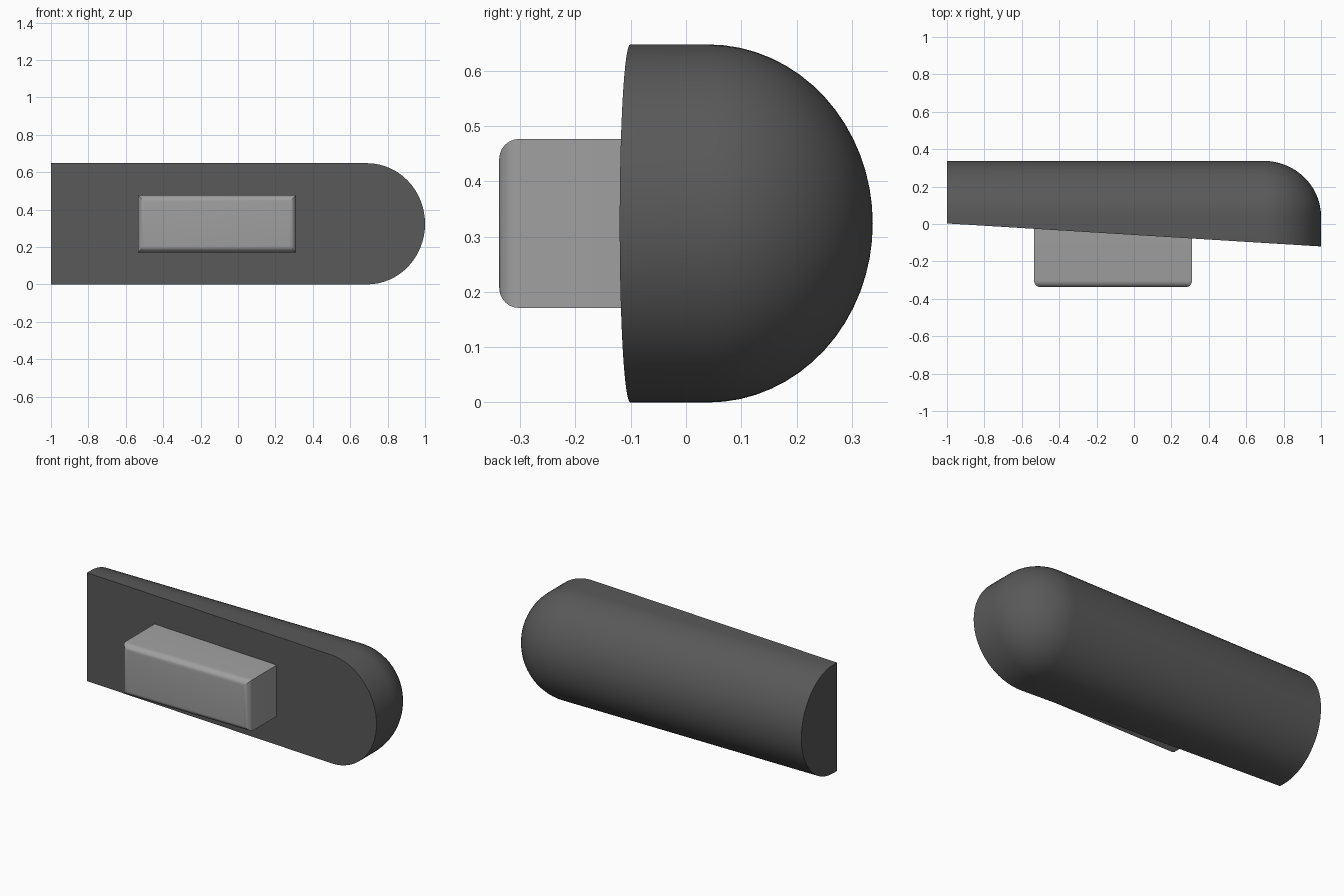
import bpy, bmesh
from math import sin, cos, pi

cube = bpy.data.objects.get("Cube")
if cube:
    bpy.data.objects.remove(cube)

LEFT_X, CAP_X, CAP_R = -1.0, 0.69, 0.31
HALF_H, BACK_Y, BACK_R = 0.324, 0.04, 0.298
STEPS = 32


def material(name, shade):
    mat = bpy.data.materials.new(name)
    mat.use_nodes = True
    color = (shade, shade, shade, 1)
    mat.diffuse_color = color
    mat.node_tree.nodes["Principled BSDF"].inputs["Base Color"].default_value = color
    return mat


def finish(bm, name, mat):
    bmesh.ops.recalc_face_normals(bm, faces=bm.faces)
    mesh = bpy.data.meshes.new(name)
    bm.to_mesh(mesh)
    bm.free()
    obj = bpy.data.objects.new(name, mesh)
    bpy.context.collection.objects.link(obj)
    mesh.materials.append(mat)
    bpy.ops.object.select_all(action="DESELECT")
    obj.select_set(True)
    bpy.context.view_layer.objects.active = obj
    bpy.ops.object.shade_smooth_by_angle(angle=pi / 6)
    return obj


def front_y(x):
    return -0.0585 - 0.0615 * x


def outline(scale):
    """Bullet-shaped outline in x and z: square at one end, round at the other."""
    points = [(LEFT_X, -HALF_H * scale)]
    for i in range(STEPS + 1):
        a = -pi / 2 + pi * i / STEPS
        points.append((CAP_X + CAP_R * scale * cos(a), HALF_H * scale * sin(a)))
    return points + [(LEFT_X, HALF_H * scale)]


# Body: slanted flat front, then outlines shrinking towards the rounded back
bm = bmesh.new()
rings = [[bm.verts.new((x, front_y(x), z + HALF_H)) for x, z in outline(1)]]
for i in range(STEPS // 2 + 1):
    a = pi / 2 * i / (STEPS // 2)
    y = BACK_Y + BACK_R * sin(a)
    rings.append([bm.verts.new((x, y, z + HALF_H)) for x, z in outline(cos(a))])
bm.faces.new(rings[0])
for lower, upper in zip(rings, rings[1:]):
    for j in range(len(lower)):
        k = (j + 1) % len(lower)
        bm.faces.new((lower[j], lower[k], upper[k], upper[j]))
bmesh.ops.remove_doubles(bm, verts=bm.verts, dist=0.0001)
finish(bm, "body", material("dark_grey", 0.1))

# Block: box set into the front, with its four outer edges rounded
bm = bmesh.new()
bmesh.ops.create_cube(bm, size=1)
bmesh.ops.scale(bm, vec=(0.845, 0.378, 0.306), verts=bm.verts)
bmesh.ops.translate(bm, vec=(-0.112, -0.149, 0.324), verts=bm.verts)
front = min(bm.faces, key=lambda f: f.calc_center_median().y)
bmesh.ops.bevel(bm, geom=list(front.edges), offset=0.036, segments=6,
                profile=0.5, affect="EDGES")
finish(bm, "front_block", material("light_grey", 0.35))
